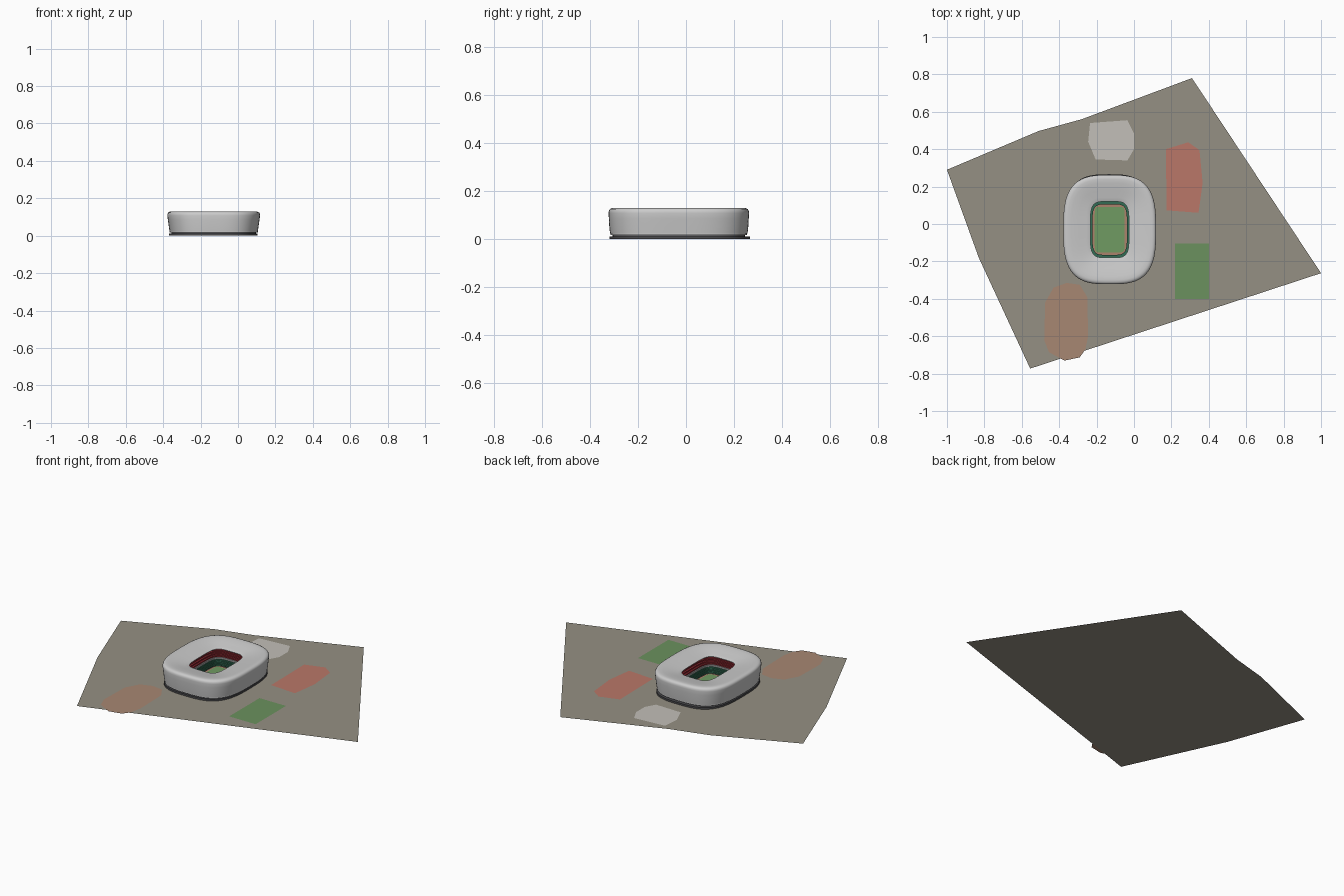
import bpy, bmesh, math

CX, CY = -0.13, -0.03      # stadium centre
N = 96                     # segments around each ring


def paint(ob, rgb):
    if rgb:
        mat = bpy.data.materials.new(ob.name + "_colour")
        # sRGB to linear
        mat.diffuse_color = [((c / 255 + 0.055) / 1.055) ** 2.4 for c in rgb] + [1]
        ob.data.materials.append(mat)


def finish(name, bm, rgb, smooth=False):
    me = bpy.data.meshes.new(name)
    bm.to_mesh(me)
    bm.free()
    ob = bpy.data.objects.new(name, me)
    bpy.context.collection.objects.link(ob)
    paint(ob, rgb)
    if smooth:
        bpy.ops.object.select_all(action='DESELECT')
        ob.select_set(True)
        bpy.context.view_layer.objects.active = ob
        bpy.ops.object.shade_smooth_by_angle(angle=math.radians(35))
    return ob


def flat(name, pts, z, rgb):
    bm = bmesh.new()
    f = bm.faces.new([bm.verts.new((x, y, z)) for x, y in pts])
    f.normal_update()
    if f.normal.z < 0:
        f.normal_flip()
    return finish(name, bm, rgb)


def ring(hx, hy, p, cx=CX, cy=CY):
    pts = []
    for i in range(N):
        t = 2 * math.pi * i / N
        c, s = math.cos(t), math.sin(t)
        r = (abs(c) ** p + abs(s) ** p) ** (-1 / p)
        pts.append((cx + hx * r * c, cy + hy * r * s))
    return pts


def loft(name, profile, rgb=None, cx=CX, cy=CY):
    # profile rows: half width, half length, height, squareness
    bm = bmesh.new()
    rows = [[bm.verts.new((x, y, z)) for x, y in ring(hx, hy, p, cx, cy)]
            for hx, hy, z, p in profile]
    for a, b in zip(rows, rows[1:]):
        for i in range(N):
            j = (i + 1) % N
            bm.faces.new((a[i], a[j], b[j], b[i]))
    return finish(name, bm, rgb, True)


def tiers(top, bottom, steps):
    # stepped seating rows running from the outer top to the inner bottom
    rows = []
    for k in range(steps):
        f, g = k / steps, (k + 1) / steps
        mix = lambda i, t: top[i] + (bottom[i] - top[i]) * t
        rows.append((mix(0, f), mix(1, f), mix(2, f), mix(3, f)))
        rows.append((mix(0, g), mix(1, g), mix(2, f), mix(3, g)))
    return rows + [bottom]


# ground and the coloured areas around the stadium
flat("ground", [(-1, .29), (-.83, -.18), (-.555, -.773), (1, -.263),
                (.31, .78), (-.28, .56), (-.51, .497)], 0, (149, 144, 131))
flat("pale_area", [(-.235, .54), (-.035, .555), (0, .485), (0, .40), (-.035, .34),
                   (-.205, .345), (-.245, .44)], .001, (194, 191, 184))
flat("red_area", [(.17, .40), (.29, .437), (.35, .395), (.367, .22),
                  (.345, .06), (.175, .073)], .001, (186, 119, 104))
flat("green_area", [(.22, -.40), (.40, -.40), (.40, -.105), (.22, -.105)], .001, (107, 145, 94))
flat("tan_area", [(-.43, -.34), (-.36, -.315), (-.29, -.325), (-.25, -.39), (-.245, -.60),
                  (-.26, -.67), (-.29, -.713), (-.37, -.73), (-.40, -.715), (-.455, -.685),
                  (-.48, -.62), (-.475, -.42)], .001, (167, 135, 114))

# dark plinth and recessed foot under the shell
loft("plinth", [(.236, .292, 0, 3.1), (.236, .292, .011, 3.1), (.19, .23, .011, 3.3)],
     (75, 75, 78), -.133, -.026)
loft("recessed_foot", [(.226, .275, .010, 3.1), (.226, .275, .022, 3.1)], (95, 95, 98))

# outer shell: lower band, flared wall, rounded edge, roof sloping to the opening
loft("lower_band", [(.215, .27, .016, 3.1), (.236, .284, .016, 3.1), (.236, .284, .023, 3.1)])
loft("shell_and_roof", [
    (.222, .272, .023, 3.1), (.236, .286, .023, 3.1), (.240, .289, .05, 3.1),
    (.245, .291, .085, 3.1), (.248, .292, .108, 3.1), (.247, .291, .117, 3.1),
    (.243, .287, .124, 3.1), (.235, .279, .128, 3.1), (.225, .269, .129, 3.1),
    (.205, .249, .127, 3.2), (.165, .210, .120, 3.5), (.125, .172, .112, 4.2),
    (.107, .154, .109, 4.6), (.103, .150, .107, 4.6), (.103, .150, .104, 4.6),
    (.15, .195, .106, 3.8), (.205, .25, .110, 3.2)])

# seating bowl
loft("upper_seats", tiers((.195, .242, .105, 3.3), (.114, .162, .052, 4.4), 7), (140, 40, 48))
loft("middle_wall", [(.114, .162, .052, 4.4), (.108, .156, .052, 4.5), (.108, .156, .042, 4.5)],
     (170, 170, 170))
loft("lower_seats", tiers((.108, .156, .042, 4.5), (.092, .135, .010, 5), 4), (50, 108, 84))

# pitch with a reddish surround
flat("pitch_surround", ring(.095, .138, 6), .006, (172, 130, 108))
flat("pitch", ring(.080, .122, 12), .008, (112, 155, 98))
